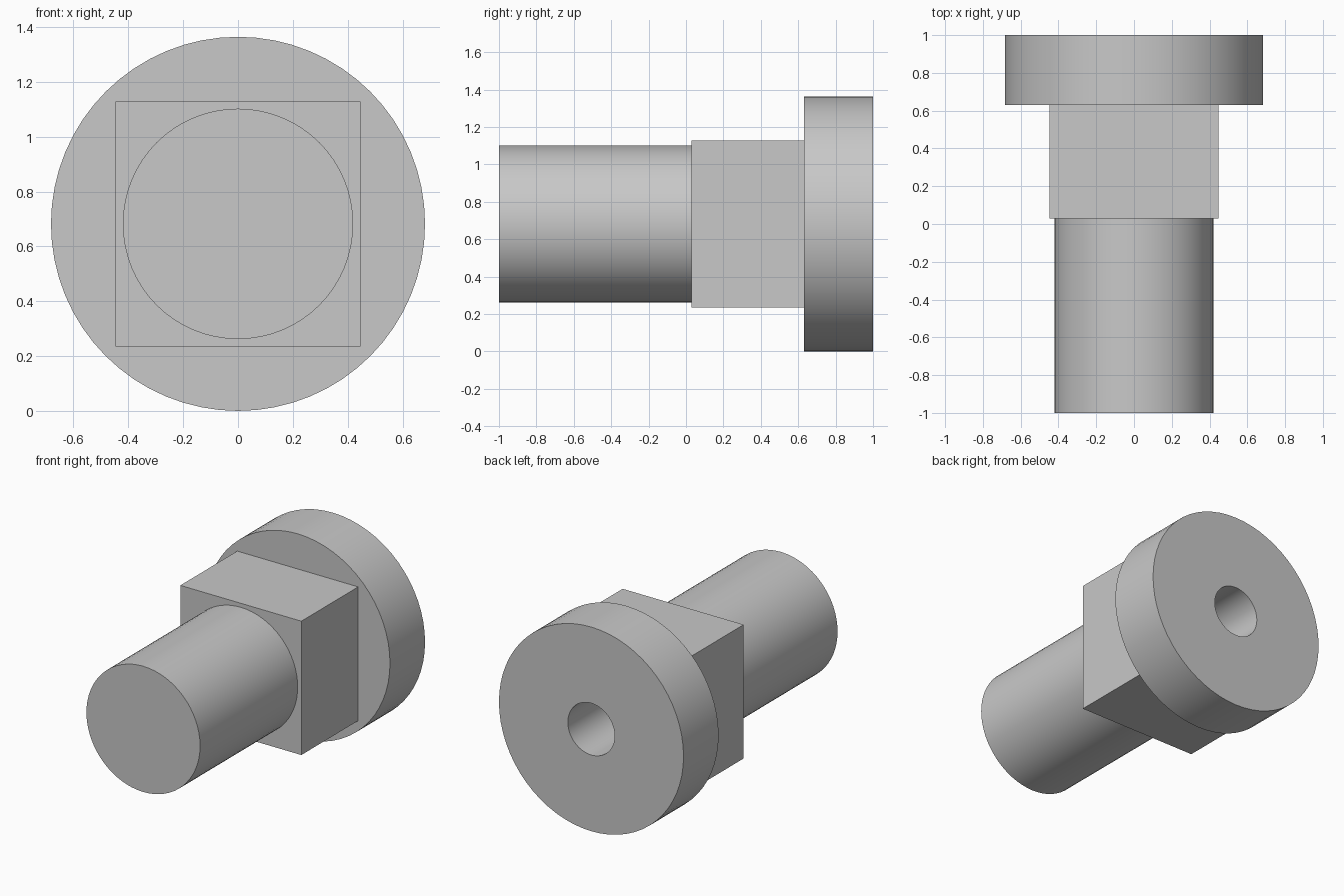
import bpy
import bmesh
import math
from mathutils import Vector

cube = bpy.data.objects.get("Cube")
if cube:
    bpy.data.objects.remove(cube, do_unlink=True)

AXIS_Z = 0.682           # height of the common centre line
FRONT, SHOULDER, FLANGE, BACK = -1.0, 0.03, 0.63, 1.0
SHAFT_R, FLANGE_R, BORE_R, SLEEVE_R = 0.42, 0.682, 0.173, 0.25
BLOCK_SIZE = 0.894
BORE_END = 0.1

grey = bpy.data.materials.new("plain grey")
grey.use_nodes = True
colour = (0.58, 0.58, 0.58, 1)
grey.diffuse_color = colour
grey.node_tree.nodes["Principled BSDF"].inputs["Base Color"].default_value = colour


def finish(name, bm):
    """Turn a bmesh into a shaded object on the centre line."""
    bmesh.ops.recalc_face_normals(bm, faces=bm.faces)
    mesh = bpy.data.meshes.new(name)
    bm.to_mesh(mesh)
    bm.free()
    obj = bpy.data.objects.new(name, mesh)
    obj.location.z = AXIS_Z
    bpy.context.collection.objects.link(obj)
    mesh.materials.append(grey)
    bpy.ops.object.select_all(action='DESELECT')
    obj.select_set(True)
    bpy.context.view_layer.objects.active = obj
    bpy.ops.object.shade_smooth_by_angle(angle=math.radians(30))
    return obj


def lathe(name, profile, steps=64):
    """Revolve (radius, y) points around the y axis."""
    bm = bmesh.new()
    verts = [bm.verts.new((r, y, 0)) for r, y in profile]
    edges = [bm.edges.new(pair) for pair in zip(verts, verts[1:])]
    bmesh.ops.spin(bm, geom=verts + edges, cent=(0, 0, 0), axis=(0, 1, 0),
                   angle=math.tau, steps=steps)
    bmesh.ops.remove_doubles(bm, verts=bm.verts, dist=0.0001)
    return finish(name, bm)


# Round shaft at the front
lathe("shaft", [(0, FRONT), (SHAFT_R, FRONT), (SHAFT_R, SHOULDER), (0, SHOULDER)])

# Round flange with a blind bore whose sleeve sits inside the block
lathe("bored_flange", [(0, BORE_END), (BORE_R, BORE_END), (BORE_R, BACK),
                       (FLANGE_R, BACK), (FLANGE_R, FLANGE), (SLEEVE_R, FLANGE),
                       (SLEEVE_R, BORE_END - 0.03), (0, BORE_END - 0.03)])

# Square block, left open where the flange closes it
bm = bmesh.new()
bmesh.ops.create_cube(bm, size=1)
bmesh.ops.scale(bm, verts=bm.verts, vec=(BLOCK_SIZE, FLANGE - SHOULDER, BLOCK_SIZE))
bmesh.ops.translate(bm, verts=bm.verts, vec=(0, (FLANGE + SHOULDER) / 2, 0))
bm.normal_update()
back = [f for f in bm.faces if f.normal.dot(Vector((0, 1, 0))) > 0.9]
bmesh.ops.delete(bm, geom=back, context='FACES')
finish("square_block", bm)
